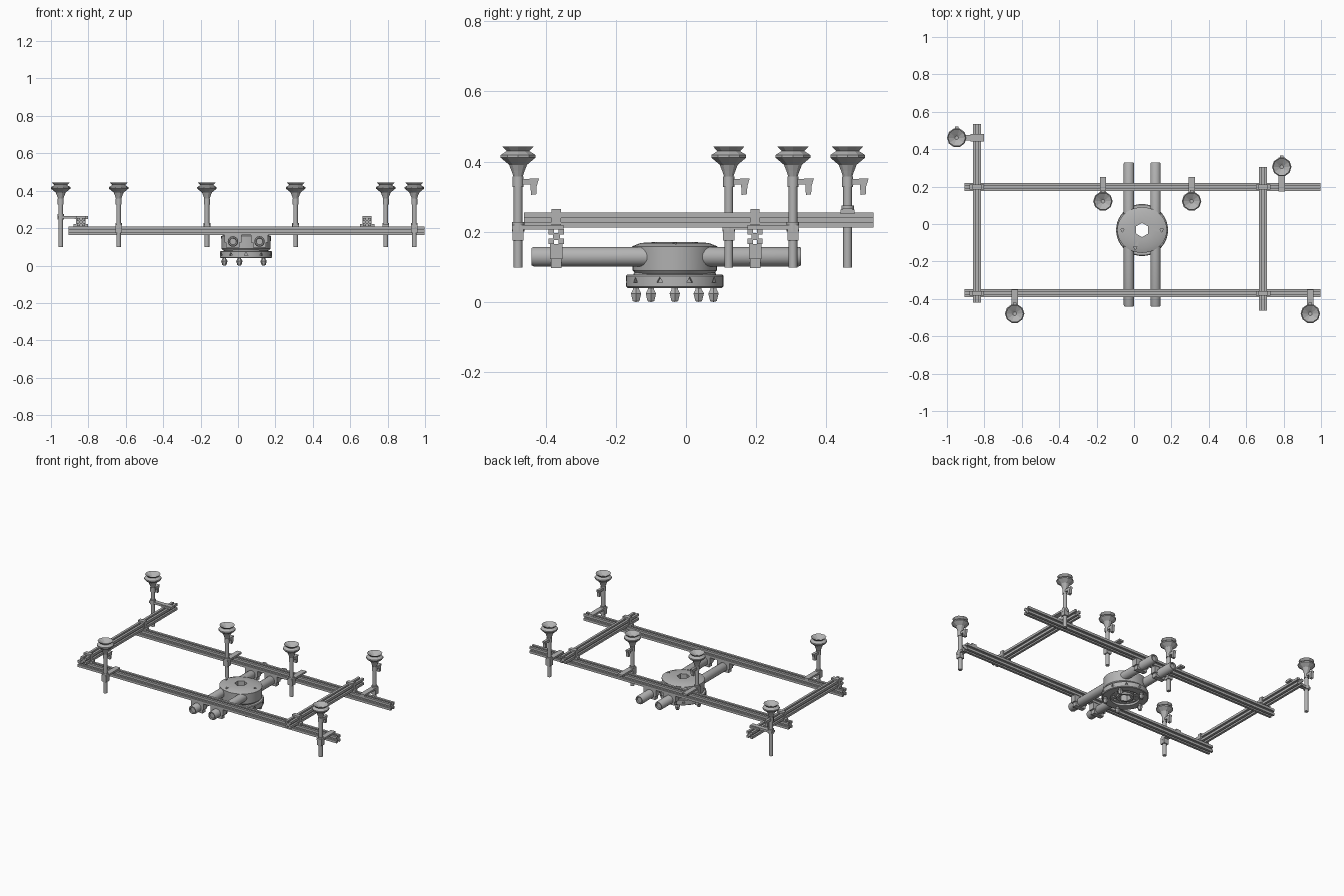
import bpy, bmesh
from math import pi, cos, sin, radians
from mathutils import Matrix, Vector

if "Cube" in bpy.data.objects:
    bpy.data.objects.remove(bpy.data.objects["Cube"])

grey = bpy.data.materials.new("machined_grey")
grey.use_nodes = True
GREY = (0.45, 0.45, 0.45, 1)
grey.diffuse_color = GREY
grey.node_tree.nodes["Principled BSDF"].inputs["Base Color"].default_value = GREY


def finish(name, bm, smooth=True):
    """Turn a bmesh into a named object with the shared material."""
    bmesh.ops.remove_doubles(bm, verts=bm.verts, dist=1e-5)
    bmesh.ops.recalc_face_normals(bm, faces=bm.faces)
    mesh = bpy.data.meshes.new(name)
    bm.to_mesh(mesh)
    bm.free()
    mesh.materials.append(grey)
    if smooth:
        mesh.shade_smooth()
        mesh.set_sharp_from_angle(angle=radians(35))
    obj = bpy.data.objects.new(name, mesh)
    bpy.context.collection.objects.link(obj)
    return obj


def box(bm, x0, x1, y0, y1, z0, z1):
    mat = Matrix.Translation(((x0 + x1) / 2, (y0 + y1) / 2, (z0 + z1) / 2))
    size = Matrix.Diagonal((abs(x1 - x0), abs(y1 - y0), abs(z1 - z0), 1))
    bmesh.ops.create_cube(bm, size=1, matrix=mat @ size)


def rod(bm, a, b, r, sides=16):
    """Closed cylinder between two points."""
    a, b = Vector(a), Vector(b)
    turn = (b - a).to_track_quat('Z', 'Y').to_matrix().to_4x4()
    bmesh.ops.create_cone(bm, cap_ends=True, segments=sides, radius1=r, radius2=r,
                          depth=(b - a).length,
                          matrix=Matrix.Translation((a + b) / 2) @ turn)


def lathe(bm, profile, origin, sides, matrix=None):
    """Spin (radius, height) points about the local z axis."""
    verts = [bm.verts.new((r, 0, z)) for r, z in profile]
    edges = [bm.edges.new(p) for p in zip(verts, verts[1:])]
    out = bmesh.ops.spin(bm, geom=verts + edges, cent=(0, 0, 0), axis=(0, 0, 1),
                         angle=2 * pi, steps=sides, use_duplicate=False)
    made = set(verts) | {v for e in out["geom_last"] for v in getattr(e, "verts", [e])
                         if isinstance(v, bmesh.types.BMVert)}
    for v in list(made):
        for f in v.link_faces:
            made.update(f.verts)
    stack = list(made)
    while stack:
        for e in stack.pop().link_edges:
            for v in e.verts:
                if v not in made:
                    made.add(v)
                    stack.append(v)
    bmesh.ops.transform(bm, verts=list(made),
                        matrix=Matrix.Translation(origin) @ (matrix or Matrix()))


def prism(bm, points, offset):
    face = bm.faces.new([bm.verts.new(p) for p in points])
    out = bmesh.ops.extrude_face_region(bm, geom=[face])
    moved = [g for g in out["geom"] if isinstance(g, bmesh.types.BMVert)]
    bmesh.ops.translate(bm, verts=moved, vec=offset)
    if face.is_valid is False:
        return
    bm.normal_update()


def cut(obj, cutter):
    """Apply a boolean difference and discard the cutter."""
    cutter.hide_render = True
    mod = obj.modifiers.new("holes", 'BOOLEAN')
    mod.object, mod.operation, mod.solver = cutter, 'DIFFERENCE', 'EXACT'
    bpy.context.view_layer.update()
    graph = bpy.context.evaluated_depsgraph_get()
    mesh = bpy.data.meshes.new_from_object(obj.evaluated_get(graph))
    obj.modifiers.clear()
    obj.data = mesh
    mesh.set_sharp_from_angle(angle=radians(35))
    bpy.data.objects.remove(cutter)


# Slotted rails: square extrusion with a groove in every side
H, SLOT, DEEP = 0.0215, 0.006, 0.01


def rail(name, centre, start, end, along_x):
    section = []
    for k in range(4):
        c, s = round(cos(k * pi / 2)), round(sin(k * pi / 2))
        for u, v in ((H, -H), (H, -SLOT), (DEEP, -SLOT), (DEEP, SLOT), (H, SLOT)):
            section.append((u * c - v * s, u * s + v * c))
    level = 0.186 if along_x else 0.233
    bm = bmesh.new()
    if along_x:
        prism(bm, [(start, centre + u, level + v) for u, v in section], (end - start, 0, 0))
    else:
        prism(bm, [(centre + u, start, level + v) for u, v in section], (0, end - start, 0))
    finish(name, bm, False)


RAIL_Y = {"front": -0.37, "back": 0.197}
CROSS_X = {"right": -0.84, "left": 0.69}
for side, y in RAIL_Y.items():
    rail(side + "_long_rail", y, -0.905, 0.998, True)
rail("right_cross_rail", CROSS_X["right"], -0.42, 0.535, False)
rail("left_cross_rail", CROSS_X["left"], -0.462, 0.305, False)

# Straps holding the cross rails on the long rails
for side, x in CROSS_X.items():
    for end, y in RAIL_Y.items():
        bm = bmesh.new()
        box(bm, x - 0.025, x + 0.025, y - 0.013, y + 0.013, 0.209, 0.265)
        box(bm, x - 0.039, x + 0.039, y - 0.013, y + 0.013, 0.207, 0.222)
        finish(f"{side}_{end}_rail_strap", bm, False)

# Support tubes with recessed ends, and the clamps gripping them
TUBE_X = {"right": -0.027, "left": 0.115}
TUBE_Z, Y0, Y1 = 0.129, -0.44, 0.328
for side, x in TUBE_X.items():
    bm = bmesh.new()
    lathe(bm, [(0, 0.008), (0.017, 0.008), (0.019, 0), (0.025, 0), (0.028, 0.006),
               (0.028, Y1 - Y0 - 0.006), (0.025, Y1 - Y0), (0.019, Y1 - Y0),
               (0.017, Y1 - Y0 - 0.008), (0, Y1 - Y0 - 0.008)],
          (x, Y0, TUBE_Z), 20, Matrix.Rotation(-pi / 2, 4, 'X'))
    finish(side + "_support_tube", bm)
    for end, y in RAIL_Y.items():
        bm = bmesh.new()
        box(bm, x - 0.046, x + 0.046, y - 0.018, y + 0.018, 0.122, 0.165)
        box(bm, x - 0.036, x + 0.036, y - 0.015, y + 0.015, 0.096, 0.122)
        finish(f"{side}_{end}_tube_clamp", bm, False)

# Hub body with hexagonal bore and three top holes
HX, HY = 0.043, -0.032


def ring(radius, count, start=0):
    for k in range(count):
        a = radians(start) + 2 * pi * k / count
        yield HX + radius * cos(a), HY + radius * sin(a)


bm = bmesh.new()
lathe(bm, [(0, 0.08), (0.112, 0.08), (0.12, 0.09), (0.122, 0.158), (0.097, 0.168),
           (0.05, 0.171), (0, 0.171)], (HX, HY, 0), 40, Matrix.Diagonal((1.09, 1, 1, 1)))
body = finish("hub_body", bm)
bm = bmesh.new()
rod(bm, (HX, HY, 0.02), (HX, HY, 0.3), 0.038, 6)
for a in (0, 180, 250):
    x, y = HX + 0.105 * cos(radians(a)), HY + 0.1 * sin(radians(a))
    rod(bm, (x, y, 0.15), (x, y, 0.2), 0.011, 3)
cut(body, finish("body_cutter", bm))

# Hub flange with side holes, a recessed underside and small bolt holes
bm = bmesh.new()
lathe(bm, [(0, 0.042), (0.05, 0.042), (0.052, 0.052), (0.086, 0.052), (0.088, 0.04),
           (0.135, 0.04), (0.139, 0.044), (0.139, 0.074), (0.135, 0.078), (0.118, 0.078),
           (0.116, 0.083), (0, 0.083)], (HX, HY, 0), 40)
flange = finish("hub_flange", bm)
bm = bmesh.new()
rod(bm, (HX, HY, 0.01), (HX, HY, 0.12), 0.038, 6)
for (x, y), (u, v) in zip(ring(0.128, 10, 18), ring(0.17, 10, 18)):
    rod(bm, (x, y, 0.06), (u, v, 0.06), 0.011, 3)
for x, y in ring(0.069, 10):
    rod(bm, (x, y, 0.03), (x, y, 0.064), 0.009, 6)
cut(flange, finish("flange_cutter", bm))

# Five faceted locating studs under the flange
for n, (x, y) in enumerate(ring(0.116, 5, 180), 1):
    bm = bmesh.new()
    lathe(bm, [(0, 0), (0.011, 0.002), (0.017, 0.024), (0.01, 0.036), (0.01, 0.045),
               (0, 0.045)], (x, y, 0), 6)
    finish(f"locating_stud_{n}", bm, False)

# Suction posts: (x, y, direction of the arm to its rail)
POSTS = [(-0.948, 0.461, (1, 0)), (-0.638, -0.479, (0, 1)), (-0.166, 0.122, (0, 1)),
         (0.308, 0.122, (0, 1)), (0.79, 0.305, (0, -1)), (0.943, -0.479, (0, 1))]
CUP = [(0, 0.352), (0.013, 0.355), (0.02, 0.374), (0.027, 0.391), (0.052, 0.411),
       (0.052, 0.419), (0.034, 0.43), (0.047, 0.443), (0.022, 0.428), (0.01, 0.42),
       (0, 0.42)]
ELBOW = [(0, 0.333), (0.035, 0.335), (0.037, 0.305), (0.052, 0.307), (0.053, 0.33),
         (0.06, 0.352), (0, 0.35)]
for n, (x, y, (dx, dy)) in enumerate(POSTS, 1):
    high = 0.047 if dx else 0
    bm = bmesh.new()
    rod(bm, (x, y, 0.098), (x, y, 0.36), 0.0125)
    rod(bm, (x, y, 0.327), (x, y, 0.357), 0.016)
    finish(f"suction_post_{n}", bm)

    bm = bmesh.new()
    lathe(bm, CUP, (x, y, 0), 10)
    finish(f"suction_cup_{n}", bm, False)

    bm = bmesh.new()
    prism(bm, [(x - 0.009, y + v, z) for v, z in ELBOW], (0.018, 0, 0))
    finish(f"air_elbow_{n}", bm, False)

    # Arm over the rail with a collar round the post
    bm = bmesh.new()
    if dx:
        box(bm, x - 0.018, x + 0.145, y - 0.014, y + 0.014, 0.252, 0.266)
        box(bm, x + 0.075, x + 0.145, y - 0.02, y + 0.02, 0.25, 0.264)
    else:
        box(bm, x - 0.017, x + 0.017, y - dy * 0.018, y + dy * 0.13, 0.207, 0.219)
        box(bm, x - 0.017, x + 0.017, y - 0.016, y + 0.016, 0.175, 0.219)
    rod(bm, (x, y, 0.2 + high), (x, y, 0.228 + high), 0.018)
    finish(f"post_arm_{n}", bm)
